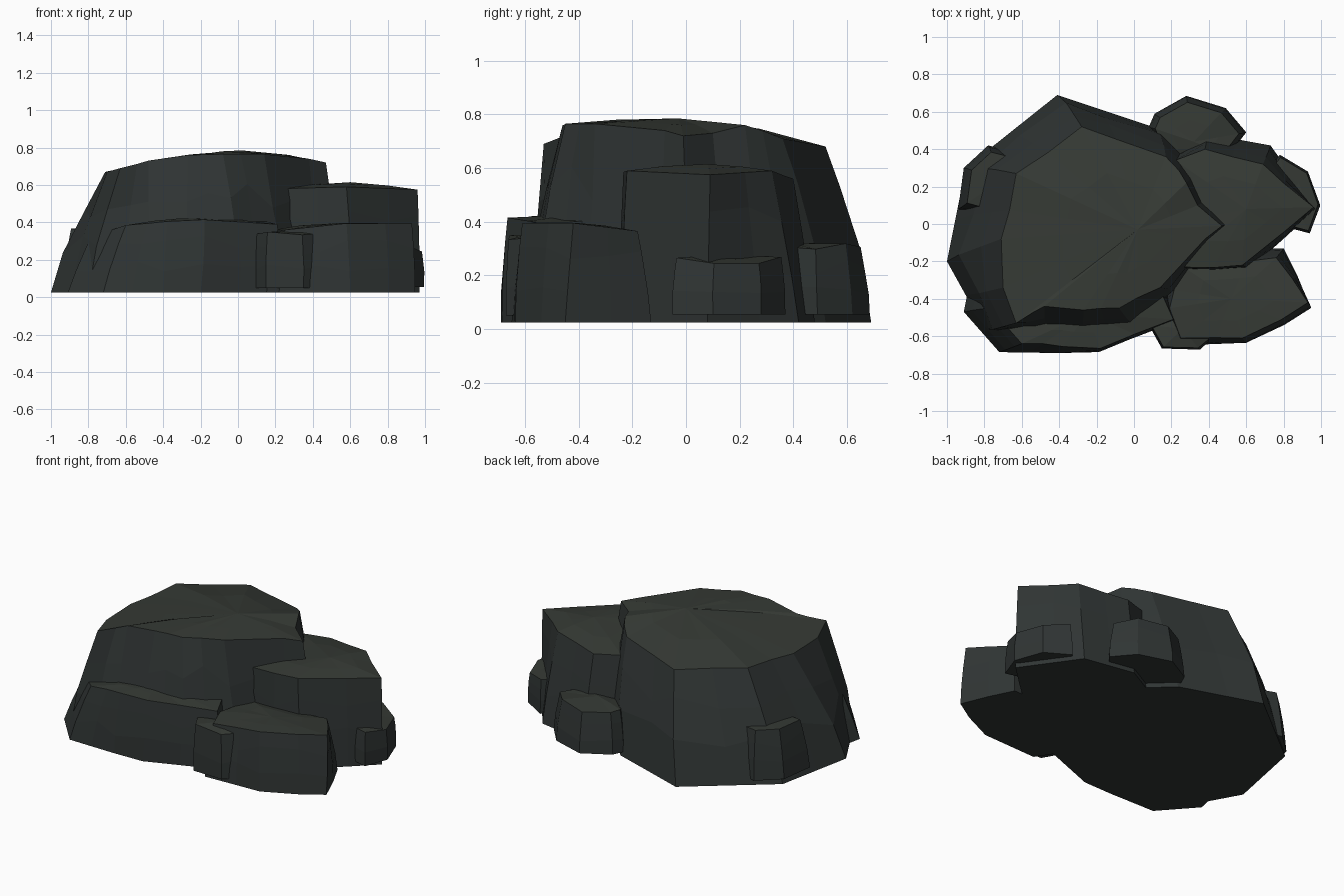
import bpy, bmesh, random
from mathutils import Vector

random.seed(4)


def material(name, col):
    m = bpy.data.materials.new(name)
    m.diffuse_color = (*col, 1)
    return m


STONE = material("dark_stone", (0.029, 0.035, 0.034))
MOSS = material("mossy_top", (0.036, 0.042, 0.035))


def rock(name, pts, z0, crown, bulge=0.02, split=True):
    """pts: (base x, base y, top x, top y, top z); crown: centre of the top."""
    base = [Vector((p[0], p[1], z0)) for p in pts]
    top = [Vector(p[2:]) for p in pts]
    cen = sum(base, Vector()) / len(base)
    # extra chipped corner on every long edge
    if split:
        b2, t2 = [], []
        for i in range(len(base)):
            j = (i + 1) % len(base)
            b2.append(base[i])
            t2.append(top[i])
            if (base[i] - base[j]).length > 0.28:
                f = random.uniform(0.4, 0.6)
                nick = random.uniform(-0.012, 0.015)
                out = (base[i].lerp(base[j], f) - cen).normalized()
                b2.append(base[i].lerp(base[j], f) + out * max(nick, 0))
                t2.append(top[i].lerp(top[j], f) + out * nick)
        base, top = b2, t2
    # stacked rings: foot, bulging waist, shoulder, rim
    rings = [base]
    for t, k in ((0.38, 1.0), (0.7, 0.7)):
        ring = []
        for b, p in zip(base, top):
            v = b.lerp(p, t + random.uniform(-0.09, 0.09))
            out = Vector((b.x - cen.x, b.y - cen.y, 0)).normalized()
            ring.append(v + out * bulge * k * random.uniform(0.7, 1.1))
        rings.append(ring)
    rings.append(top)
    # flatter inner top with a gentle crown
    c0 = Vector(crown)
    inner = []
    for p in top:
        v = p.lerp(c0, 0.45)
        v.z = p.z * 0.4 + c0.z * 0.6 + random.uniform(-0.004, 0.004)
        inner.append(v)
    rings.append(inner)
    bm = bmesh.new()
    vr = [[bm.verts.new(v) for v in r] for r in rings]
    n = len(base)
    c = bm.verts.new(crown)
    bm.faces.new(vr[0])
    for i in range(n):
        j = (i + 1) % n
        for level, (a, b) in enumerate(zip(vr, vr[1:])):
            f = bm.faces.new((a[i], a[j], b[j], b[i]))
            f.material_index = int(level == 3)
        bm.faces.new((vr[-1][i], vr[-1][j], c)).material_index = 1
    bmesh.ops.recalc_face_normals(bm, faces=bm.faces)
    me = bpy.data.meshes.new(name)
    bm.to_mesh(me)
    bm.free()
    me.materials.append(STONE)
    me.materials.append(MOSS)
    ob = bpy.data.objects.new(name, me)
    bpy.context.collection.objects.link(ob)


def pebble(name, outline, z0, z1, taper, pivot):
    """Small rock: outline shrunk toward a pivot at the top."""
    pts = [(x, y, pivot[0] + (x - pivot[0]) * taper,
            pivot[1] + (y - pivot[1]) * taper,
            z1 + random.uniform(-0.02, 0.01)) for x, y in outline]
    rock(name, pts, z0, (*pivot, z1 + 0.01), 0.006, False)


# main tall boulder
rock("main_boulder", [
    (-1.0, -0.20, -0.71, -0.08, 0.67), (-0.90, 0.30, -0.63, 0.27, 0.69),
    (-0.41, 0.69, -0.28, 0.52, 0.68), (0.10, 0.52, 0.17, 0.36, 0.71),
    (0.33, 0.28, 0.28, 0.22, 0.76), (0.40, 0.14, 0.34, 0.10, 0.73),
    (0.47, 0.0, 0.47, -0.01, 0.72), (0.36, -0.10, 0.38, -0.08, 0.74),
    (0.22, -0.34, 0.14, -0.34, 0.765), (0.02, -0.56, -0.08, -0.45, 0.765),
    (-0.27, -0.60, -0.27, -0.46, 0.76), (-0.45, -0.60, -0.48, -0.44, 0.73),
    (-0.80, -0.56, -0.63, -0.53, 0.69), (-0.90, -0.38, -0.70, -0.34, 0.67)],
    0.025, (0.02, -0.03, 0.785), 0.03)

# long low ledge along the front
rock("front_ledge", [
    (-0.91, -0.47, -0.78, -0.45, 0.33), (-0.72, -0.685, -0.60, -0.64, 0.385),
    (-0.40, -0.69, -0.38, -0.655, 0.405), (-0.20, -0.685, -0.18, -0.665, 0.415),
    (0.23, -0.52, 0.21, -0.51, 0.39), (0.16, -0.33, 0.13, -0.33, 0.41),
    (-0.88, -0.32, -0.72, -0.32, 0.40)],
    0.025, (-0.25, -0.48, 0.425), 0.009)

# mid-height boulder on the right
rock("right_boulder", [
    (0.20, -0.24, 0.23, -0.23, 0.58), (0.62, -0.24, 0.58, -0.22, 0.59),
    (0.97, 0.08, 0.96, 0.09, 0.575), (0.73, 0.42, 0.69, 0.32, 0.59),
    (0.40, 0.48, 0.38, 0.40, 0.56), (0.20, 0.37, 0.22, 0.34, 0.57)],
    0.025, (0.60, 0.08, 0.615), 0.005)

# low boulder at the front right
rock("front_right_boulder", [
    (0.12, -0.50, 0.19, -0.45, 0.36), (0.22, -0.65, 0.25, -0.61, 0.36),
    (0.60, -0.635, 0.58, -0.61, 0.395), (0.945, -0.45, 0.93, -0.42, 0.395),
    (0.80, -0.13, 0.76, -0.18, 0.365), (0.62, -0.13, 0.60, -0.20, 0.36),
    (0.25, -0.20, 0.25, -0.22, 0.36)],
    0.025, (0.52, -0.40, 0.395), 0.007)

# small stones around the foot
pebble("front_stone", [(0.08, -0.54), (0.15, -0.665), (0.35, -0.67),
                       (0.41, -0.62), (0.30, -0.42)], 0.05, 0.345, 0.93, (0.26, -0.56))
pebble("back_stone", [(0.08, 0.52), (0.11, 0.59), (0.28, 0.685), (0.49, 0.62),
                      (0.60, 0.49), (0.50, 0.36), (0.15, 0.36)], 0.055, 0.31, 0.86, (0.32, 0.44))
pebble("right_stone", [(0.78, 0.37), (0.93, 0.28), (0.995, 0.10), (0.94, -0.05),
                       (0.75, 0.0), (0.68, 0.25)], 0.055, 0.26, 0.93, (0.83, 0.16))
pebble("left_stone", [(-0.94, 0.08), (-0.91, 0.30), (-0.78, 0.42), (-0.62, 0.38),
                      (-0.65, 0.15), (-0.83, 0.05)], 0.06, 0.36, 0.8, (-0.70, 0.24))
